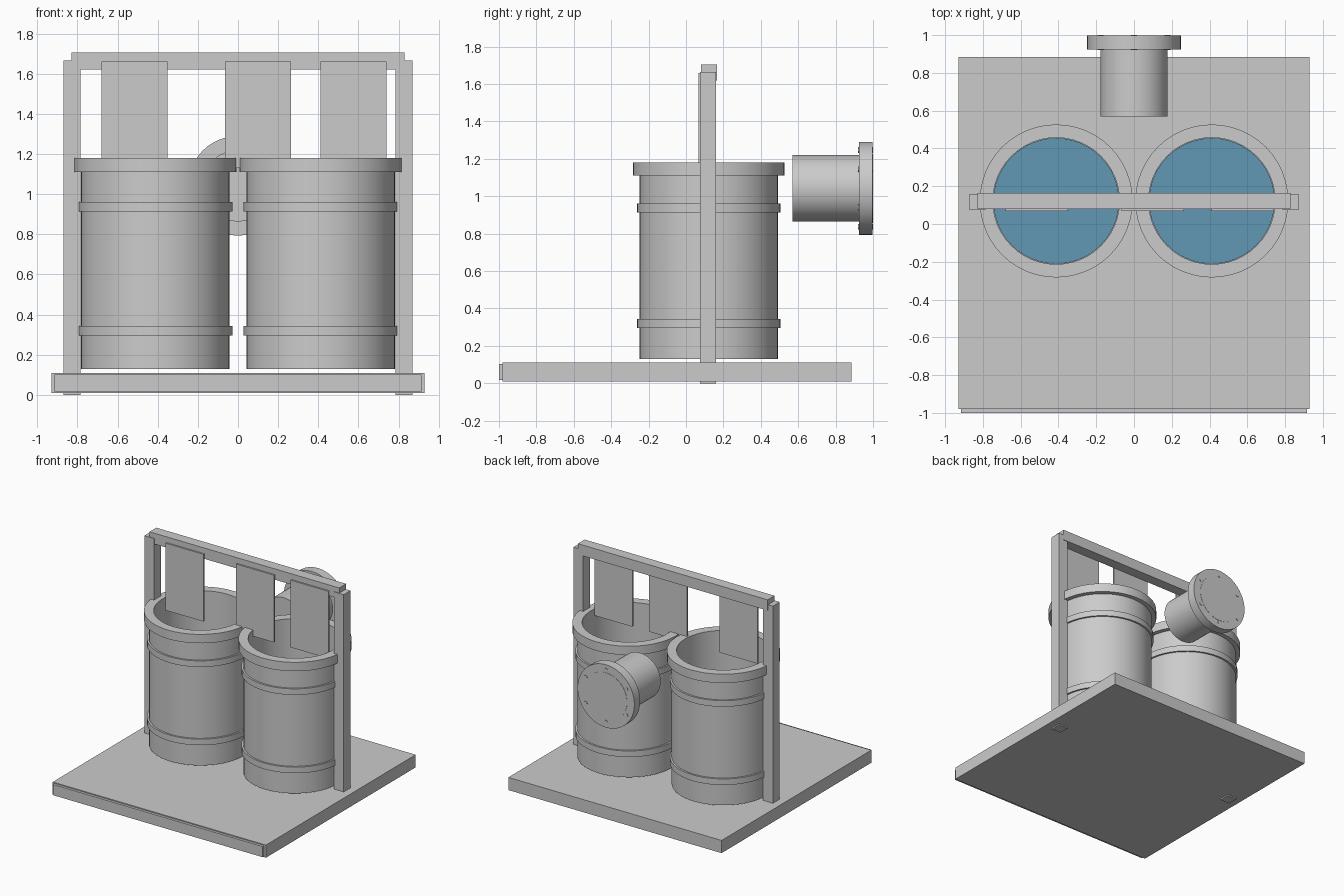
import bpy, math
from mathutils import Matrix

if "Cube" in bpy.data.objects:
    bpy.data.objects.remove(bpy.data.objects["Cube"])


def material(name, rgb):
    m = bpy.data.materials.new(name)
    m.use_nodes = True
    m.diffuse_color = (*rgb, 1)
    m.node_tree.nodes["Principled BSDF"].inputs["Base Color"].default_value = (*rgb, 1)
    return m


GREY = material("plain grey", (0.6, 0.6, 0.6))
BLUE = material("water blue", (0.12, 0.31, 0.46))


def box(name, x, y, z):
    """Box from (min, max) ranges on each axis."""
    bpy.ops.mesh.primitive_cube_add(size=1)
    ob = bpy.context.object
    ob.name = name
    ob.data.transform(Matrix.Translation([sum(r) / 2 for r in (x, y, z)])
                      @ Matrix.Diagonal([r[1] - r[0] for r in (x, y, z)] + [1]))
    ob.data.materials.append(GREY)
    return ob


def lathe(name, profile, centre, mat=GREY, closed=False, turn=None, steps=48):
    """Spin (radius, height) points around the z axis; radius 0 ends make caps."""
    n = len(profile)
    verts, faces = [], []
    for i in range(steps):
        a = math.tau * i / steps
        verts += [(r * math.cos(a), r * math.sin(a), h) for r, h in profile]
    for i in range(steps):
        p, q = i * n, (i + 1) % steps * n
        for k in range(n if closed else n - 1):
            m = (k + 1) % n
            faces.append((p + k, q + k, q + m, p + m))
    if not closed:
        faces.append([i * n for i in reversed(range(steps))])
        faces.append([i * n + n - 1 for i in range(steps)])
    me = bpy.data.meshes.new(name)
    me.from_pydata(verts, [], faces)
    me.materials.append(mat)
    ob = bpy.data.objects.new(name, me)
    bpy.context.collection.objects.link(ob)
    me.transform(Matrix.Translation(centre) @ (turn or Matrix()))
    bpy.ops.object.select_all(action='DESELECT')
    ob.select_set(True)
    bpy.context.view_layer.objects.active = ob
    bpy.ops.object.shade_smooth_by_angle(angle=math.radians(30))
    return ob


# Base slab with a thin strip along the front edge
box("base_slab", (-0.93, 0.93), (-0.98, 0.885), (0.01, 0.11))
box("front_strip", (-0.915, 0.915), (-1.0, -0.98), (0.018, 0.102))

# Two open barrels, each with a rim, two hoops and water
for side, x in (("left", 0.412), ("right", -0.412)):
    c = (x, 0.122, 0)
    lathe(side + "_barrel", [(0.37, 0.13), (0.37, 1.15), (0.335, 1.15), (0.335, 0.16)], c)
    lathe(side + "_barrel_rim",
          [(0.405, 1.11), (0.405, 1.18), (0.335, 1.18), (0.335, 1.11)], c, closed=True)
    for place, z in (("lower", 0.32), ("upper", 0.937)):
        lathe(f"{side}_barrel_{place}_hoop",
              [(0.384, z - 0.024), (0.384, z + 0.024), (0.36, z + 0.024), (0.36, z - 0.024)],
              c, closed=True)
    lathe(side + "_water", [(0.333, 0.45), (0.333, 0.5)], c, BLUE)

# Frame straddling the barrels
for side, s in (("left", 1), ("right", -1)):
    box(side + "_post", sorted((s * 0.785, s * 0.87)), (0.075, 0.16), (0.0, 1.665))
box("top_bar", (-0.828, 0.828), (0.08, 0.165), (1.62, 1.705))

# Hanging panels
for i, x in enumerate((-0.68, -0.065, 0.41)):
    box(f"hanging_panel_{i + 1}", (x, x + 0.33), (0.068, 0.082), (1.13, 1.66))

# Flanged pipe at the back, lying along y
lie = Matrix.Rotation(-math.pi / 2, 4, 'X')
lathe("pipe", [(0.178, 0), (0.178, 0.37)], (0, 0.57, 1.042), turn=lie)
lathe("pipe_flange", [(0.248, 0), (0.248, 0.072)], (0, 0.925, 1.042), turn=lie)
lathe("flange_cover", [(0.185, 0), (0.185, 0.02)], (0, 0.979, 1.042), turn=lie)
for i in range(6):
    a = math.pi / 2 + math.tau * i / 6
    lathe(f"flange_bolt_{i + 1}", [(0.015, 0), (0.015, 0.08)],
          (0.205 * math.cos(a), 0.92, 1.042 + 0.205 * math.sin(a)), turn=lie, steps=12)
